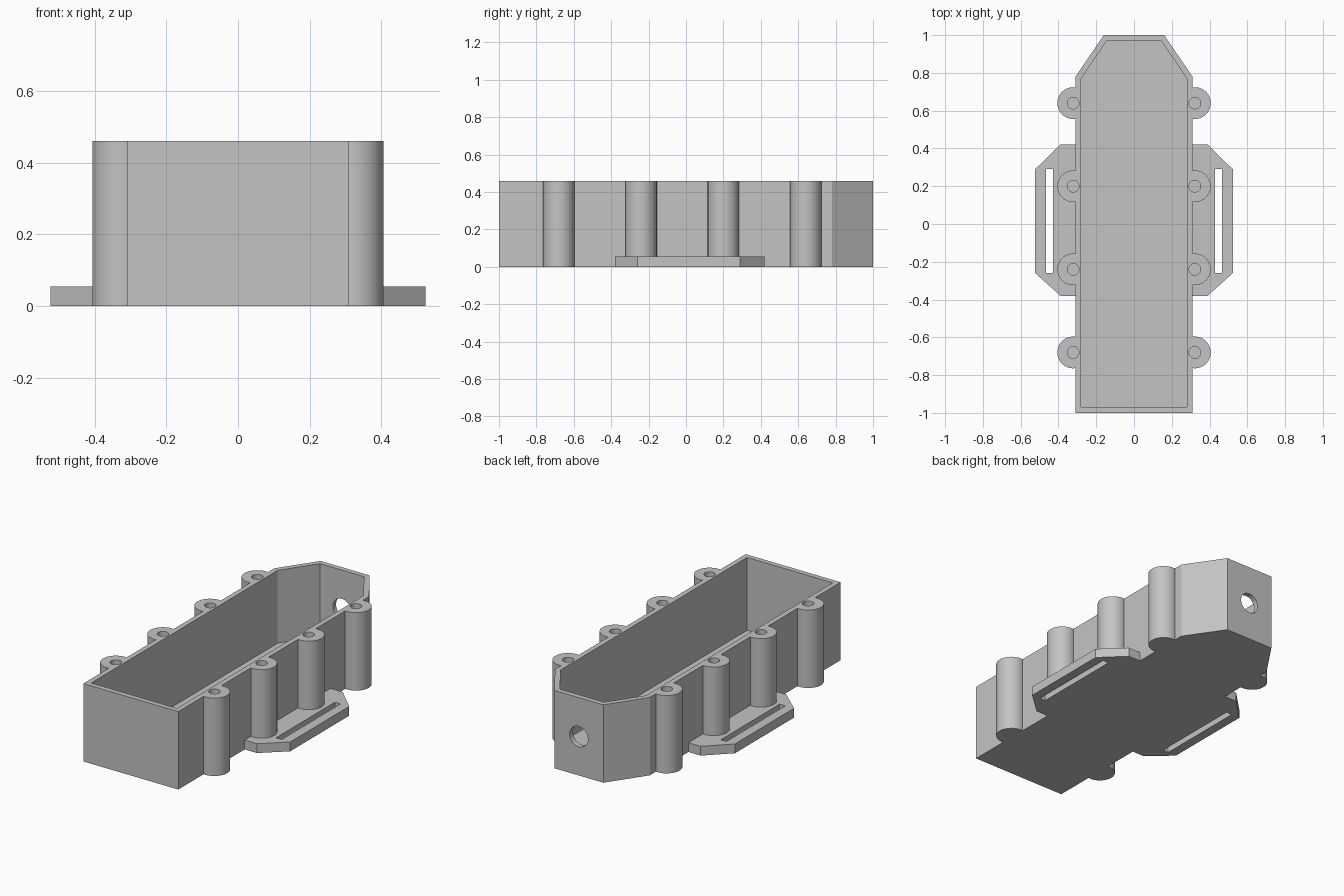
import bpy, bmesh, math
from mathutils import Matrix

cube = bpy.data.objects.get("Cube")
if cube:
    bpy.data.objects.remove(cube, do_unlink=True)

HEIGHT, WALL, FLANGE = 0.46, 0.03, 0.055
POST_X, POST_R, HOLE_R = 0.322, 0.084, 0.031
POST_YS = [0.64 - 0.44 * i for i in range(4)]

plastic = bpy.data.materials.new("grey plastic")
plastic.use_nodes = True
grey = (0.55, 0.55, 0.55, 1)
plastic.diffuse_color = grey
plastic.node_tree.nodes["Principled BSDF"].inputs["Base Color"].default_value = grey


def make_object(name, bm):
    bmesh.ops.recalc_face_normals(bm, faces=bm.faces)
    mesh = bpy.data.meshes.new(name)
    bm.to_mesh(mesh)
    bm.free()
    mesh.materials.append(plastic)
    obj = bpy.data.objects.new(name, mesh)
    bpy.context.collection.objects.link(obj)
    return obj


def prism(name, outline, z0, z1):
    """Extrude a flat outline upwards."""
    bm = bmesh.new()
    face = bm.faces.new([bm.verts.new((x, y, z0)) for x, y in outline])
    top = bmesh.ops.extrude_face_region(bm, geom=[face])["geom"]
    verts = [v for v in top if isinstance(v, bmesh.types.BMVert)]
    bmesh.ops.translate(bm, verts=verts, vec=(0, 0, z1 - z0))
    return make_object(name, bm)


def cylinder(name, radius, depth, centre, tilt=0):
    bm = bmesh.new()
    matrix = Matrix.Translation(centre) @ Matrix.Rotation(tilt, 4, 'X')
    bmesh.ops.create_cone(bm, cap_ends=True, segments=48, radius1=radius,
                          radius2=radius, depth=depth, matrix=matrix)
    return make_object(name, bm)


def combine(target, tool, operation):
    """Apply a boolean and discard the tool object."""
    bpy.context.view_layer.objects.active = target
    mod = target.modifiers.new(operation.lower(), 'BOOLEAN')
    mod.operation, mod.solver, mod.object = operation, 'EXACT', tool
    bpy.ops.object.modifier_apply(modifier=mod.name)
    bpy.data.objects.remove(tool, do_unlink=True)


def mirrored(half):
    return half + [(-x, y) for x, y in reversed(half)]


# Main box with a tapered back end
enclosure = prism("enclosure", mirrored([(0.31, -1), (0.31, 0.78), (0.16, 1)]), 0, HEIGHT)

# Screw posts and strap flanges on both sides
for side in (-1, 1):
    for y in POST_YS:
        post = cylinder("screw_post", POST_R, HEIGHT, (side * POST_X, y, HEIGHT / 2))
        combine(enclosure, post, 'UNION')
    flange = [(0.25, 0.42), (0.39, 0.42), (0.523, 0.29),
              (0.523, -0.26), (0.39, -0.38), (0.25, -0.38)]
    combine(enclosure, prism("strap_flange", [(side * x, y) for x, y in flange], 0, FLANGE), 'UNION')

# Open cavity
inner = mirrored([(0.31 - WALL, -1 + WALL), (0.31 - WALL, 0.77), (0.144, 1 - WALL)])
combine(enclosure, prism("cavity", inner, WALL, HEIGHT + 0.1), 'DIFFERENCE')

# Screw holes and strap slots
for side in (-1, 1):
    for y in POST_YS:
        hole = cylinder("screw_hole", HOLE_R, 0.6, (side * POST_X, y, HEIGHT))
        combine(enclosure, hole, 'DIFFERENCE')
    slot = [(0.43, 0.29), (0.467, 0.29), (0.467, -0.26), (0.43, -0.26)]
    combine(enclosure, prism("strap_slot", [(side * x, y) for x, y in slot], -0.1, 0.1), 'DIFFERENCE')

# Cable port through the back wall
port = cylinder("cable_port", 0.06, 0.2, (0, 1, HEIGHT / 2), math.pi / 2)
combine(enclosure, port, 'DIFFERENCE')

# Smooth the round parts, keep the corners crisp
bpy.ops.object.select_all(action='DESELECT')
enclosure.select_set(True)
bpy.context.view_layer.objects.active = enclosure
bpy.ops.object.shade_smooth_by_angle(angle=math.radians(30))
